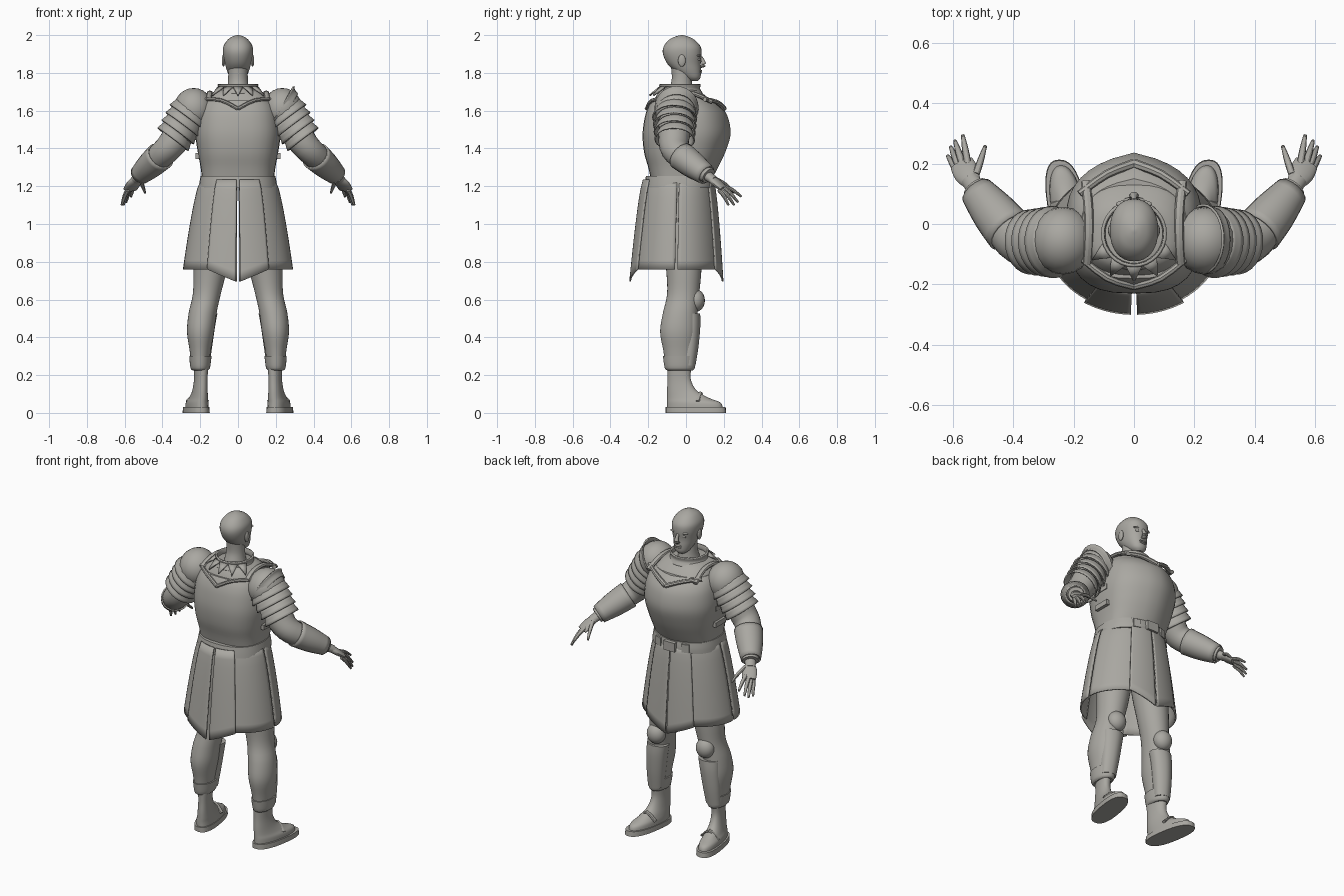
import bpy, math
from mathutils import Vector

if "Cube" in bpy.data.objects:
    bpy.data.objects.remove(bpy.data.objects["Cube"])

grey = bpy.data.materials.new("warm grey")
grey.use_nodes = True
grey.diffuse_color = (0.4, 0.39, 0.36, 1)
grey.node_tree.nodes["Principled BSDF"].inputs["Base Color"].default_value = (0.4, 0.39, 0.36, 1)
made = []


def add(name, verts, faces, thick=0):
    mesh = bpy.data.meshes.new(name)
    mesh.from_pydata(verts, [], faces)
    mesh.materials.append(grey)
    ob = bpy.data.objects.new(name, mesh)
    bpy.context.collection.objects.link(ob)
    if thick:
        mod = ob.modifiers.new("thickness", "SOLIDIFY")
        mod.thickness = thick
        mod.offset = 0
    made.append(ob)
    return ob


def smooth_rows(rows, steps):
    """Catmull-Rom interpolation through rows of numbers."""
    out = []
    for i in range(len(rows) - 1):
        a, b, c, d = (rows[min(max(k, 0), len(rows) - 1)] for k in range(i - 1, i + 3))
        for s in range(steps):
            t = s / steps
            out.append([0.5 * (2*q + (r-p)*t + (2*p-5*q+4*r-w)*t*t + (3*q-p-3*r+w)*t**3)
                        for p, q, r, w in zip(a, b, c, d)])
    return out + [list(rows[-1])]


def skin_rings(name, rings, caps=True, thick=0):
    n = len(rings[0])
    verts = [v for ring in rings for v in ring]
    faces = [(r*n + i, r*n + (i+1) % n, (r+1)*n + (i+1) % n, (r+1)*n + i)
             for r in range(len(rings) - 1) for i in range(n)]
    if caps:
        faces += [tuple(reversed(range(n))), tuple(range(len(verts) - n, len(verts)))]
    return add(name, verts, faces, thick)


def stack(name, rows, power=2.0, ridge=0, skew=0, side=1, steps=4, caps=True, thick=0):
    """Upright loft; rows are (centre x, z, half width, back y, front y)."""
    rings = []
    for cx, z, rx, yb, yf in smooth_rows(rows, steps):
        ring = []
        for i in range(32):
            a = math.tau * i / 32
            c, s = math.cos(a), math.sin(a)
            u = math.copysign(abs(c) ** (2 / power), c)
            v = math.copysign(abs(s) ** (2 / power), s)
            if v > 0:
                v *= 1 - ridge * abs(u)
            y = (yb + yf) / 2 + v * (yf - yb) / 2
            ring.append((side * (cx + skew * y) + u * rx, y, z))
        rings.append(ring)
    return skin_rings(name, rings, caps, thick)


def tube(name, rows, side=1, sides=20, steps=3, caps=True, thick=0, axis=None):
    """Loft along a path; rows are (x, y, z, horizontal radius, other radius)."""
    rows = smooth_rows(rows, steps)
    pts = [Vector((side * r[0], r[1], r[2])) for r in rows]
    rings = []
    for i, (p, r) in enumerate(zip(pts, rows)):
        d = (pts[min(i+1, len(pts)-1)] - pts[max(i-1, 0)]).normalized()
        if axis:
            d = Vector((side * axis[0], axis[1], axis[2])).normalized()
        u = d.cross(Vector((0, 0, 1))).normalized()
        v = u.cross(d)
        rings.append([p + u*r[3]*math.cos(math.tau*k/sides) + v*r[4]*math.sin(math.tau*k/sides)
                      for k in range(sides)])
    return skin_rings(name, rings, caps, thick)


def ball(name, loc, size):
    bpy.ops.mesh.primitive_uv_sphere_add(segments=20, ring_count=12, location=loc)
    ob = bpy.context.object
    ob.name, ob.scale = name, size
    ob.data.materials.append(grey)
    made.append(ob)
    return ob


def box(name, loc, size, turn=0):
    bpy.ops.mesh.primitive_cube_add(size=1, location=loc, rotation=(0, 0, turn))
    ob = bpy.context.object
    ob.name, ob.scale = name, size
    ob.data.materials.append(grey)
    made.append(ob)


# Head, face and neck
stack("head", [(0, 1.757, .022, .02, .062), (0, 1.775, .042, -.01, .076), (0, 1.81, .058, -.06, .079),
               (0, 1.85, .069, -.1, .078), (0, 1.9, .079, -.122, .083), (0, 1.94, .077, -.118, .077),
               (0, 1.975, .055, -.09, .045), (0, 1.993, .028, -.055, .01), (0, 2, .004, -.025, -.018)], 2.2)
stack("neck", [(0, 1.66, .075, -.11, .05), (0, 1.72, .058, -.088, .036), (0, 1.77, .052, -.075, .03),
               (0, 1.84, .052, -.08, .03)])
tube("nose", [(0, .078, 1.885, .008, .008), (0, .09, 1.862, .01, .01), (0, .094, 1.842, .016, .012),
              (0, .076, 1.832, .012, .006)], sides=12)
ball("upper_lip", (0, .077, 1.811), (.024, .009, .006))
ball("lower_lip", (0, .075, 1.801), (.02, .009, .006))
for s in (1, -1):
    ball("ear", (s * .077, -.022, 1.865), (.009, .02, .032))
    ball("brow", (s * .033, .066, 1.892), (.026, .012, .007))
    ball("eye", (s * .03, .067, 1.872), (.015, .009, .008))

# Collar ring, shoulder yoke and breastplate
stack("collar", [(0, 1.69, .112, -.15, .085), (0, 1.715, .1, -.135, .07), (0, 1.74, .104, -.138, .074)],
      caps=False, thick=.01)
stack("yoke", [(0, 1.56, .2, -.19, .16), (0, 1.64, .18, -.175, .14), (0, 1.69, .145, -.15, .09),
               (0, 1.71, .1, -.13, .06)], 2.6)
stack("breastplate", [(0, 1.235, .19, -.185, .135), (0, 1.3, .198, -.2, .17), (0, 1.38, .213, -.222, .208),
                      (0, 1.475, .225, -.23, .236), (0, 1.565, .217, -.218, .222),
                      (0, 1.62, .2, -.2, .188), (0, 1.655, .175, -.18, .15)], 2.8, ridge=.22)
for s in (1, -1):
    tube("front_neck_rim", [(.18, .1, 1.66, .012, .012), (.09, .165, 1.645, .014, .012),
                            (0, .2, 1.61, .016, .014)], s, 8)
    tube("back_neck_rim", [(.19, -.1, 1.66, .01, .01), (.09, -.178, 1.655, .012, .01),
                           (0, -.207, 1.61, .012, .01)], s, 8)
    tube("shoulder_strap", [(.155, -.13, 1.66, .016, .012), (.15, -.06, 1.69, .016, .012),
                            (.15, .04, 1.69, .016, .012), (.16, .14, 1.645, .016, .012)], s, 8)
    for z in (1.36, 1.46):
        box("side_buckle", (s * .216, -.02, z), (.02, .1, .03))
# Pointed trim below the collar
for k in range(-2, 3):
    a = k * .5
    p = Vector((math.sin(a), -math.cos(a), 0))
    q = Vector((math.cos(a), math.sin(a), 0)) * .026
    base = Vector((0, -.03, 1.725)) + p * .108
    add("collar_point", [base - q, base + q, base + p * .055 - Vector((0, 0, .045))], [(0, 1, 2)], .01)

# Belt with buckle
stack("belt", [(0, 1.19, .208, -.222, .15), (0, 1.22, .204, -.218, .15), (0, 1.255, .198, -.212, .145)], 2.3)
box("belt_buckle", (0, .155, 1.222), (.075, .025, .055))
for s in (1, -1):
    box("belt_plate", (s * .09, .132, 1.222), (.045, .02, .05), s * -.3)


# Skirt panels; angles run from the back centre
def panel(name, side, start, end, out, dip):
    cols, rows = 12, 10
    verts, faces = [], []
    for j in range(rows + 1):
        t = j / rows
        for i in range(cols + 1):
            f = i / cols
            a = math.radians(start + (end - start) * f)
            near = 1 - f if start < 90 else f
            swell = t ** .7
            rx, ry = .192 + .095 * swell + out, .172 + .062 * swell + out
            x, y = rx * math.sin(a), -.04 - .01 * t - ry * math.cos(a)
            verts.append((side * x, y, 1.235 - t * (.475 + dip * near)))
    w = cols + 1
    for j in range(rows):
        for i in range(cols):
            faces.append((j*w + i, j*w + i + 1, (j+1)*w + i + 1, (j+1)*w + i))
    add(name, verts, faces, .009)


for s in (1, -1):
    panel("back_flap", s, 2, 33, .012, .065)
    panel("back_side_panel", s, 28, 88, 0, 0)
    panel("front_side_panel", s, 91, 152, 0, 0)
    panel("front_flap", s, 147, 179, .01, .065)

# Legs, greaves, knee pads and shoes
for s in (1, -1):
    stack("leg", [(.105, 1.2, .1, -.13, .08), (.125, .95, .1, -.125, .09), (.147, .76, .088, -.105, .082),
                  (.165, .63, .074, -.1, .07), (.187, .53, .074, -.122, .06), (.198, .43, .072, -.137, .058),
                  (.2, .33, .056, -.12, .045), (.201, .245, .046, -.108, .04)], side=s)
    stack("boot_cuff", [(.2, .225, .04, -.1, .035), (.2, .24, .052, -.113, .047),
                        (.199, .3, .059, -.122, .055)], side=s)
    ball("knee_pad", (s * .168, .05, .595), (.056, .05, .06))
    stack("greave", [(.198, .25, .047, -.03, .05), (.192, .35, .055, -.03, .066),
                     (.183, .46, .062, -.03, .076), (.175, .525, .066, -.03, .075)], 2.3, ridge=.15, side=s)
    stack("shoe", [(.21, .025, .056, -.1, .195), (.21, .055, .054, -.1, .182), (.207, .08, .046, -.1, .12),
                   (.205, .12, .038, -.1, .055), (.203, .18, .034, -.098, .025),
                   (.202, .25, .038, -.1, .03)], 2.2, skew=.16, side=s)
    stack("sole", [(.213, 0, .064, -.108, .213), (.213, .03, .062, -.108, .21)], 2.5, skew=.16, side=s, steps=1)
    tube("shoe_strap", [(.16, .07, .06, .012, .008), (.215, .075, .105, .014, .008),
                        (.27, .06, .06, .012, .008)], s, 8)

# Arms, layered shoulder plates and hands
FINGERS = [("thumb", (.522, .165, 1.235), (.492, .257, 1.165)), ("index_finger", (.55, .2, 1.2), (.566, .293, 1.145)),
           ("middle_finger", (.568, .2, 1.19), (.592, .275, 1.115)), ("ring_finger", (.58, .19, 1.18), (.606, .255, 1.1)),
           ("little_finger", (.585, .175, 1.18), (.616, .225, 1.1))]
for s in (1, -1):
    tube("arm", [(.19, -.05, 1.62, .09, .09), (.28, -.055, 1.53, .088, .086), (.345, -.065, 1.43, .08, .076),
                 (.395, -.045, 1.375, .074, .07), (.46, .035, 1.315, .065, .062),
                 (.525, .12, 1.255, .045, .042)], s)
    tube("forearm_guard", [(.41, -.025, 1.36, .078, .073), (.465, .04, 1.31, .07, .066),
                           (.52, .108, 1.26, .053, .05)], s, caps=False, thick=.008)
    tube("wrist", [(.51, .1, 1.265, .032, .028), (.545, .15, 1.23, .03, .022)], s)
    tube("palm", [(.53, .13, 1.245, .026, .02), (.552, .165, 1.215, .042, .02),
                  (.57, .2, 1.185, .04, .015)], s)
    for name, a, b in FINGERS:
        mid = [(p + q) / 2 for p, q in zip(a, b)]
        tube(name, [(*a, .012, .011), (mid[0], mid[1], mid[2] + .008, .011, .01), (*b, .006, .006)], s, 10)
    ball("shoulder_cap", (s * .235, -.055, 1.61), (.105, .112, .11))
    for k in range(4):
        f = k / 3
        x, z, r = .245 + .075 * f, 1.6 - .115 * f, .112 - .012 * f
        tube("shoulder_lame", [(x, -.055, z, r - .012, r - .014), (x + .025, -.06, z - .038, r + .004, r)],
             s, 28, 3, False, .008, (.6, -.04, -.8))
# Raised guard on one shoulder
tube("shoulder_flange", [(.265, -.05, 1.6, .1, .1), (.24, -.05, 1.61, .108, .115), (.228, -.05, 1.617, .113, .13)],
     1, 28, 3, False, .008, (.85, 0, -.5))

bpy.ops.object.select_all(action="DESELECT")
for ob in made:
    ob.select_set(True)
bpy.context.view_layer.objects.active = made[0]
bpy.ops.object.shade_smooth_by_angle(angle=math.radians(32))
